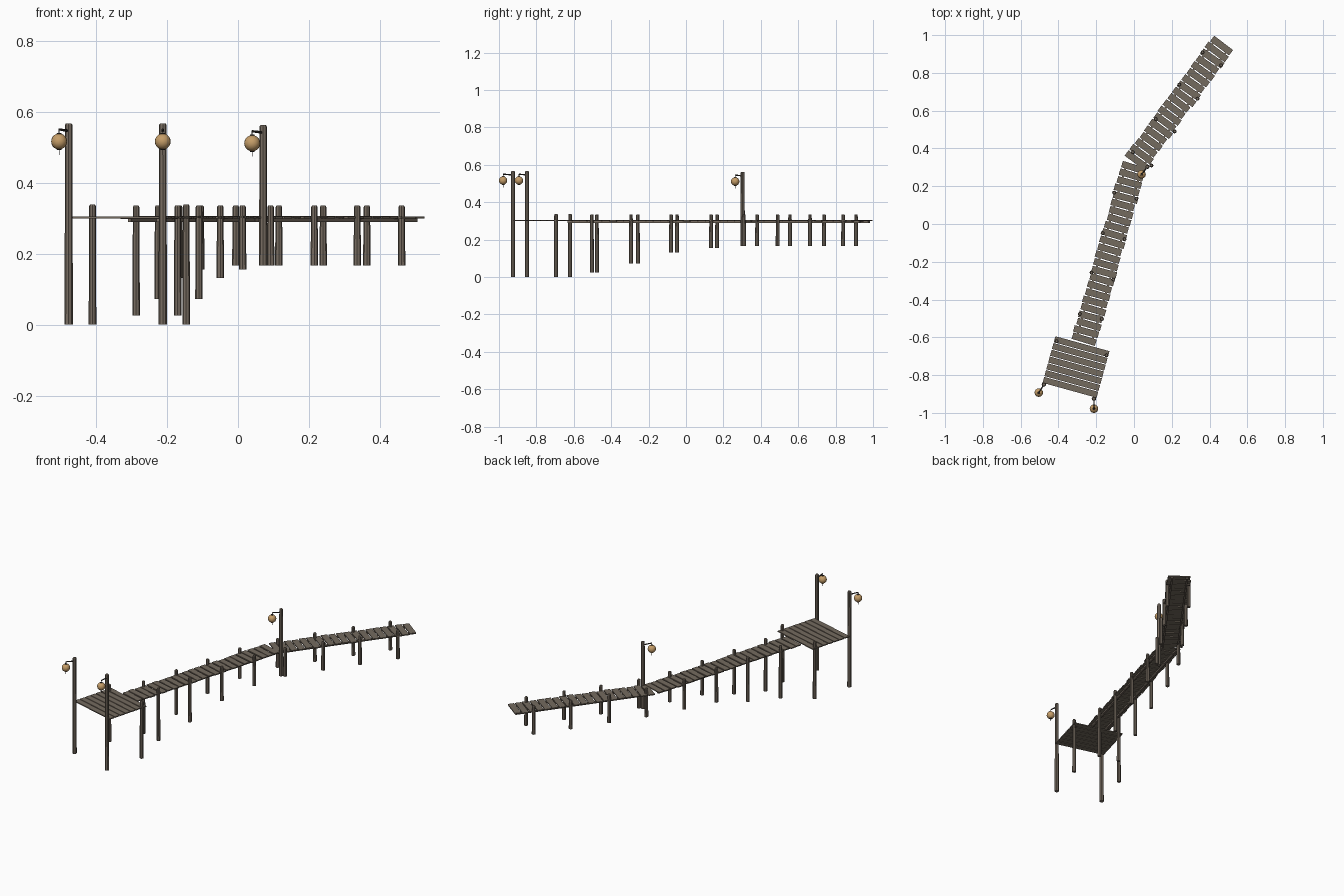
import bpy, bmesh, math, random
from mathutils import Vector, Matrix

if "Cube" in bpy.data.objects:
    bpy.data.objects.remove(bpy.data.objects["Cube"])

random.seed(4)


def material(name, col):
    m = bpy.data.materials.new(name)
    m.diffuse_color = (*col, 1)
    m.use_nodes = True
    m.node_tree.nodes["Principled BSDF"].inputs["Base Color"].default_value = m.diffuse_color
    return m


PLANK = material("weathered plank", (0.175, 0.145, 0.113))
POST = material("post wood", (0.19, 0.155, 0.122))
DARK = material("dark iron", (0.04, 0.034, 0.03))
GLOW = material("lantern amber", (0.56, 0.34, 0.14))


def finish(bm, name, mat, smooth=False):
    me = bpy.data.meshes.new(name)
    bm.to_mesh(me)
    bm.free()
    for p in me.polygons:
        p.use_smooth = smooth
    me.materials.append(mat)
    ob = bpy.data.objects.new(name, me)
    bpy.context.collection.objects.link(ob)
    return ob


def add_box(bm, centre, size, angle):
    m = (Matrix.Translation(centre) @ Matrix.Rotation(angle, 4, 'Z')
         @ Matrix.Diagonal((*size, 1)))
    bmesh.ops.create_cube(bm, size=1, matrix=m)


def add_rod(bm, a, b, r1, r2, sides):
    a, b = Vector(a), Vector(b)
    d = b - a
    m = Matrix.Translation((a + b) / 2) @ d.to_track_quat('Z', 'Y').to_matrix().to_4x4()
    bmesh.ops.create_cone(bm, cap_ends=True, segments=sides, radius1=r1,
                          radius2=r2, depth=d.length, matrix=m)


def post(name, x, y, bottom, top, r):
    # tapered pile with a small chamfered top
    bm = bmesh.new()
    add_rod(bm, (x, y, bottom), (x, y, top - 0.004), r * 1.06, r * 0.92, 8)
    add_rod(bm, (x, y, top - 0.004), (x, y, top), r * 0.92, r * 0.7, 8)
    bmesh.ops.remove_doubles(bm, verts=bm.verts, dist=0.0001)
    finish(bm, name, POST)


# Walkway: two straight runs meeting at a bend
start, bend, end = Vector((-0.268, -0.63)), Vector((0.004, 0.318)), Vector((0.474, 0.963))
for name, a, b, count in (("lower", start, bend, 24), ("upper", bend, end, 19)):
    d = b - a
    length = d.length
    d.normalize()
    side = Vector((d.y, -d.x))
    angle = math.atan2(side.y, side.x)
    pitch = length / count
    bm = bmesh.new()
    for i in range(count):
        c = a + d * pitch * (i + 0.5) + side * random.uniform(-0.003, 0.003)
        add_box(bm, (c.x, c.y, 0.302 + random.uniform(-0.001, 0.001)),
                (0.130 + random.uniform(-0.005, 0.005), pitch * 0.85, 0.006),
                angle + random.uniform(-0.025, 0.025))
    finish(bm, name + "_walkway_planks", PLANK)
    # stringers under the planks
    bm = bmesh.new()
    for s in (-0.042, 0.042):
        c = (a + b) / 2 + side * s
        add_box(bm, (c.x, c.y, 0.294), (0.010, length - 0.02, 0.010), angle)
    finish(bm, name + "_walkway_stringers", POST)

# Square landing with planks running across
u, v = Vector((0.964, -0.266)), Vector((0.266, 0.964))
centre = Vector((-0.307, -0.757))
bm = bmesh.new()
for i in range(7):
    c = centre + v * (i - 3) * 0.0372
    add_box(bm, (c.x, c.y, 0.302), (0.297, 0.0325, 0.006), math.atan2(u.y, u.x))
finish(bm, "landing_planks", PLANK)

# Support posts in pairs: left xy, right xy, bottom height
pairs = [
    (-0.287, -0.476, -0.170, -0.503, 0.025),
    (-0.225, -0.257, -0.110, -0.294, 0.072),
    (-0.166, -0.048, -0.050, -0.080, 0.132),
    (-0.105, 0.166, 0.013, 0.134, 0.156),
    (-0.006, 0.380, 0.092, 0.310, 0.166),
    (0.115, 0.556, 0.215, 0.490, 0.166),
    (0.240, 0.738, 0.336, 0.663, 0.166),
    (0.363, 0.909, 0.461, 0.840, 0.166),
]
for i, (lx, ly, rx, ry, z) in enumerate(pairs):
    post(f"walkway_post_left_{i + 1}", lx, ly, z, 0.335, 0.0100)
    post(f"walkway_post_right_{i + 1}", rx, ry, z, 0.335, 0.0100)
post("landing_post_left", -0.410, -0.620, 0, 0.338, 0.0102)
post("landing_post_right", -0.146, -0.695, 0, 0.338, 0.0102)

# Lamp posts with bracket, round lantern and tassel
lamps = [
    (-0.477, -0.850, -0.504, -0.893, 0, 0.567),
    (-0.212, -0.925, -0.212, -0.978, 0, 0.567),
    (0.071, 0.303, 0.040, 0.263, 0.166, 0.562),
]
for i, (px, py, gx, gy, bottom, top) in enumerate(lamps, 1):
    post(f"lamp_post_{i}", px, py, bottom, top, 0.0112)
    zg = top - 0.051
    bm = bmesh.new()
    add_rod(bm, (px, py, top - 0.021), (gx, gy, top - 0.017), 0.004, 0.003, 6)
    add_rod(bm, (gx, gy, zg + 0.02), (gx, gy, top - 0.016), 0.0015, 0.0015, 6)
    add_rod(bm, (gx, gy, zg + 0.019), (gx, gy, zg + 0.024), 0.008, 0.006, 8)
    add_rod(bm, (gx, gy, zg - 0.024), (gx, gy, zg - 0.019), 0.006, 0.008, 8)
    add_rod(bm, (gx, gy, zg - 0.038), (gx, gy, zg - 0.02), 0.0012, 0.0012, 6)
    finish(bm, f"lamp_bracket_{i}", DARK)
    bm = bmesh.new()
    bmesh.ops.create_uvsphere(bm, u_segments=16, v_segments=10, radius=0.0225,
                              matrix=Matrix.Translation((gx, gy, zg)))
    finish(bm, f"lantern_globe_{i}", GLOW, True)
